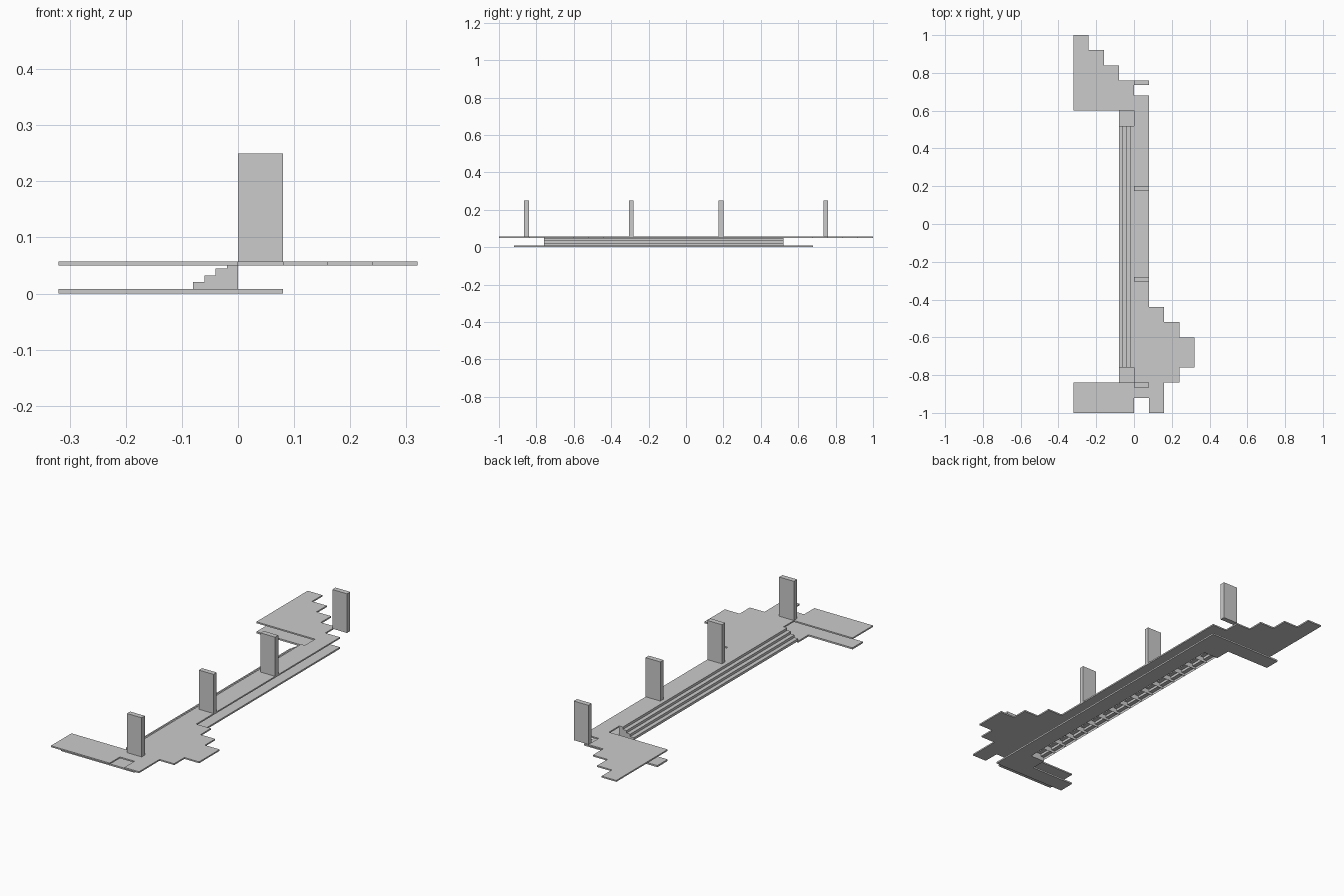
import bpy, bmesh

if "Cube" in bpy.data.objects:
    bpy.data.objects.remove(bpy.data.objects["Cube"])

U = 0.08                      # plan module
LOW, TOP0, TOP = 0.008, 0.05, 0.057


def finish(name, bm):
    bmesh.ops.recalc_face_normals(bm, faces=bm.faces)
    me = bpy.data.meshes.new(name)
    bm.to_mesh(me)
    bm.free()
    ob = bpy.data.objects.new(name, me)
    bpy.context.collection.objects.link(ob)
    return ob


def slab(name, outline, z0, z1):
    """Extrude a plan outline (in metres) between two heights."""
    bm = bmesh.new()
    face = bm.faces.new([bm.verts.new((x, y, z0)) for x, y in outline])
    ext = bmesh.ops.extrude_face_region(bm, geom=[face], use_keep_orig=True)
    for v in ext["geom"]:
        if isinstance(v, bmesh.types.BMVert):
            v.co.z = z1
    return finish(name, bm)


# Upper terrace: stepped landings at both ends joined by a long walkway
slab("upper_terrace", [
    (-.32, 1), (-.24, 1), (-.24, .92), (-.16, .92), (-.16, .84), (-.08, .84),
    (-.08, .76), (0, .76), (0, .68), (.08, .68), (.08, -.44), (.16, -.44),
    (.16, -.52), (.24, -.52), (.24, -.60), (.32, -.60), (.32, -.76),
    (.24, -.76), (.24, -.84), (.16, -.84), (.16, -1), (.08, -1), (.08, -.92),
    (0, -.92), (0, -1), (-.32, -1), (-.32, -.84), (0, -.84), (0, .60),
    (-.32, .60)], TOP0, TOP)

# Lower foundation: narrow strip with an arm and a corner pad at each end
slab("lower_foundation", [
    (-.32, .68), (.08, .68), (.08, -.92), (-.32, -.92), (-.32, -.84),
    (-.08, -.84), (-.08, -.76), (0, -.76), (0, .52), (-.08, .52),
    (-.08, .60), (-.32, .60)], 0, LOW)

# Stairs: open-bottomed treads and risers, with a side wall at every module
STEPS, Y0, MODULES = 4, -.76, 16
rise, run = (TOP - LOW) / STEPS, U / STEPS
profile = [(-U, LOW)]
for i in range(STEPS):
    z = LOW + (i + 1) * rise
    profile += [(-U + i * run, z), (-U + (i + 1) * run, z)]
bm = bmesh.new()
rows = []
for k in range(MODULES + 1):
    row = [bm.verts.new((x, Y0 + k * U, z)) for x, z in profile]
    foot = bm.verts.new((0, Y0 + k * U, LOW))
    bm.faces.new(row + [foot])
    rows.append(row)
for a, b in zip(rows, rows[1:]):
    for i in range(len(profile) - 1):
        bm.faces.new((a[i], a[i + 1], b[i + 1], b[i]))
finish("stairs", bm)

# Upright posts along the walkway
for i, y in enumerate((-.84, -.28, .20, .76)):
    slab(f"post_{i + 1}", [(0, y - .025), (U, y - .025), (U, y), (0, y)], TOP, .25)
